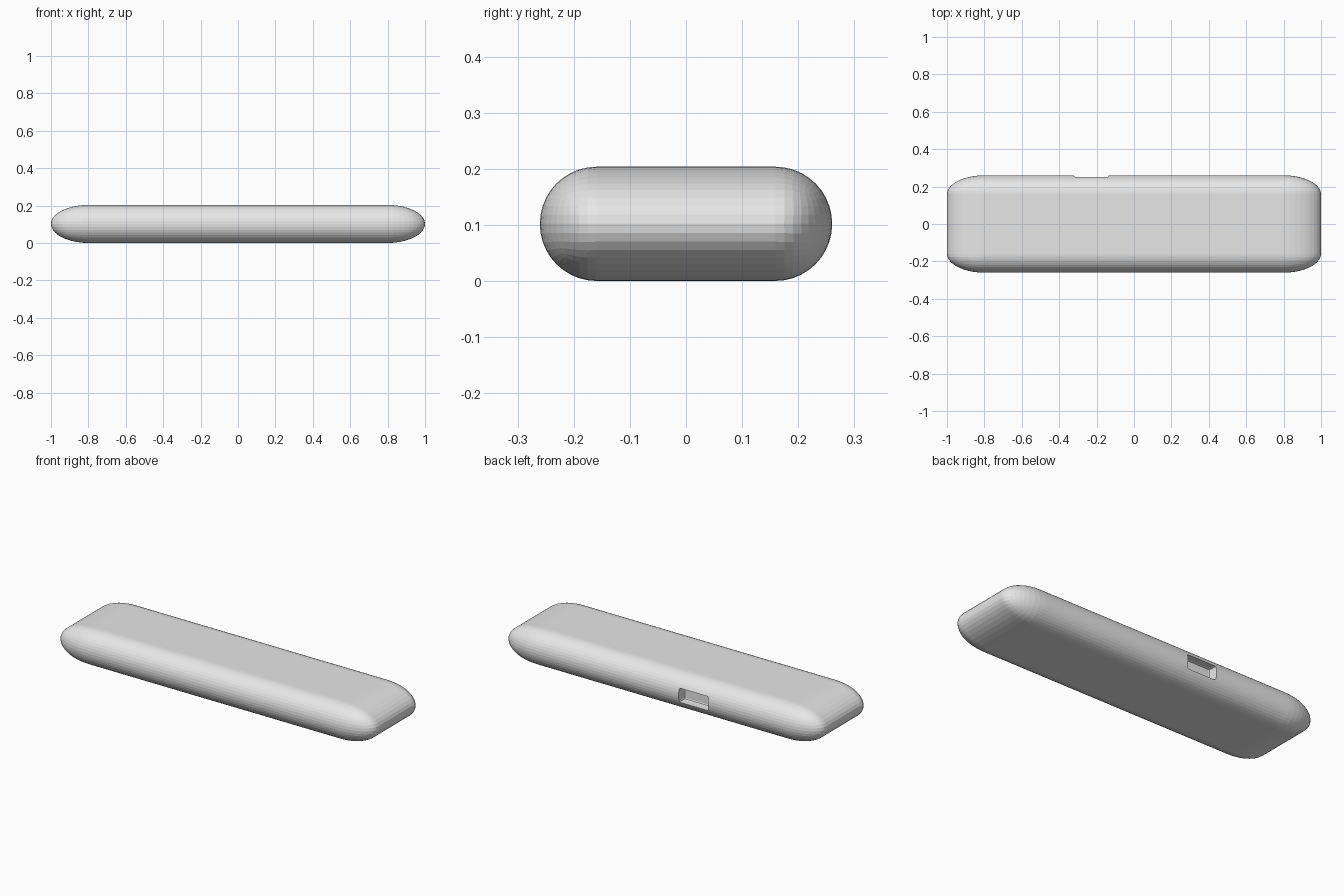
import bpy, bmesh
from mathutils import Vector

if "Cube" in bpy.data.objects:
    bpy.data.objects.remove(bpy.data.objects["Cube"])

LENGTH, DEPTH, HEIGHT = 2.0, 0.521, 0.2036
RADIUS = 0.1014

grey = bpy.data.materials.new("light grey")
grey.diffuse_color = (0.8, 0.8, 0.8, 1)
grey.use_nodes = True
grey.node_tree.nodes["Principled BSDF"].inputs["Base Color"].default_value = grey.diffuse_color


def box(name, size, centre, radius=0.0, segments=1, stretch=1.0):
    """Box with rounded edges; stretch makes the rounding elliptical along x."""
    bm = bmesh.new()
    bmesh.ops.create_cube(bm, size=1)
    bmesh.ops.scale(bm, vec=Vector((size[0] / stretch, size[1], size[2])), verts=bm.verts)
    if radius:
        bmesh.ops.bevel(bm, geom=bm.edges[:], offset=radius, segments=segments,
                        profile=0.5, affect='EDGES', clamp_overlap=True)
    bmesh.ops.scale(bm, vec=Vector((stretch, 1, 1)), verts=bm.verts)
    bmesh.ops.translate(bm, vec=Vector(centre), verts=bm.verts)
    mesh = bpy.data.meshes.new(name)
    bm.to_mesh(mesh)
    bm.free()
    mesh.materials.append(grey)
    ob = bpy.data.objects.new(name, mesh)
    bpy.context.collection.objects.link(ob)
    return ob


# Rounded bar body
body = box("body", (LENGTH, DEPTH, HEIGHT), (0, 0, HEIGHT / 2), RADIUS, 10, 2.0)

# Port recess in the back side
cutter = box("port_cutter", (0.185, 0.2, 0.08), (-0.2275, 0.305, HEIGHT / 2), 0.008, 2)
cut = body.modifiers.new("port", 'BOOLEAN')
cut.operation = 'DIFFERENCE'
cut.solver = 'EXACT'
cut.object = cutter
cutter.hide_render = True
cutter.hide_viewport = True
